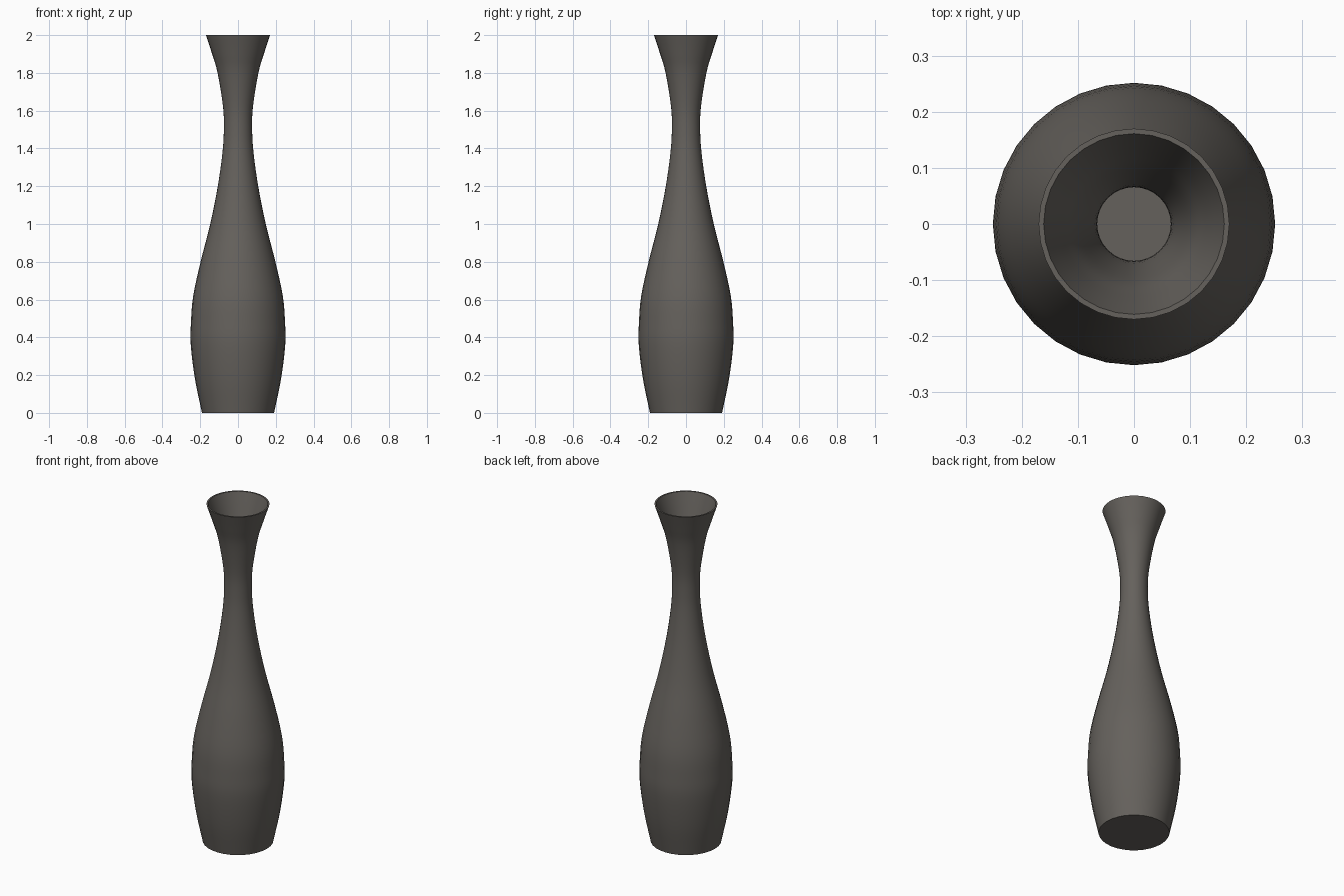
import bpy, bmesh, math

if "Cube" in bpy.data.objects:
    bpy.data.objects.remove(bpy.data.objects["Cube"])

SIDES = 32
WALL = 0.009
STEPS = 4

# Outer silhouette: (radius, height)
OUTER = [(0.191, 0.0), (0.228, 0.18), (0.250, 0.36), (0.249, 0.48), (0.237, 0.62),
         (0.198, 0.80), (0.147, 1.00), (0.107, 1.20), (0.082, 1.38), (0.075, 1.50),
         (0.079, 1.62), (0.108, 1.80), (0.137, 1.90), (0.170, 2.0)]


def smooth_profile(pts):
    """Catmull-Rom curve through the profile points."""
    ext = [tuple(2 * a - b for a, b in zip(pts[0], pts[1]))] + pts
    ext.append(tuple(2 * a - b for a, b in zip(pts[-1], pts[-2])))
    out = []
    for i in range(1, len(ext) - 2):
        p0, p1, p2, p3 = ext[i - 1:i + 3]
        for s in range(STEPS):
            t = s / STEPS
            out.append(tuple(0.5 * (2 * b + (c - a) * t + (2 * a - 5 * b + 4 * c - d) * t * t
                                    + (3 * b - a - 3 * c + d) * t ** 3)
                             for a, b, c, d in zip(p0, p1, p2, p3)))
    return out + [pts[-1]]


# Outer wall, thin lip, then the inner wall back down to the floor
outer = smooth_profile(OUTER)
inner = [(r - WALL, z) for r, z in reversed(outer) if z > 0.02]
inner.append((0.186, 0.015))
profile = outer + inner

bm = bmesh.new()
rings = []
for r, z in profile:
    rings.append([bm.verts.new((r * math.cos(2 * math.pi * i / SIDES),
                                r * math.sin(2 * math.pi * i / SIDES), z))
                  for i in range(SIDES)])
for a, b in zip(rings, rings[1:]):
    for i in range(SIDES):
        j = (i + 1) % SIDES
        bm.faces.new((a[i], a[j], b[j], b[i]))
# Base and inside floor
bm.faces.new(list(reversed(rings[0])))
bm.faces.new(rings[-1])
bmesh.ops.recalc_face_normals(bm, faces=bm.faces[:])

mesh = bpy.data.meshes.new("vase")
bm.to_mesh(mesh)
bm.free()
vase = bpy.data.objects.new("vase", mesh)
bpy.context.collection.objects.link(vase)

mat = bpy.data.materials.new("dark warm grey")
mat.diffuse_color = (0.13, 0.12, 0.108, 1)
mat.use_nodes = True
mat.node_tree.nodes["Principled BSDF"].inputs["Base Color"].default_value = mat.diffuse_color
mesh.materials.append(mat)

bpy.context.view_layer.objects.active = vase
vase.select_set(True)
bpy.ops.object.shade_smooth_by_angle(angle=math.radians(35))
